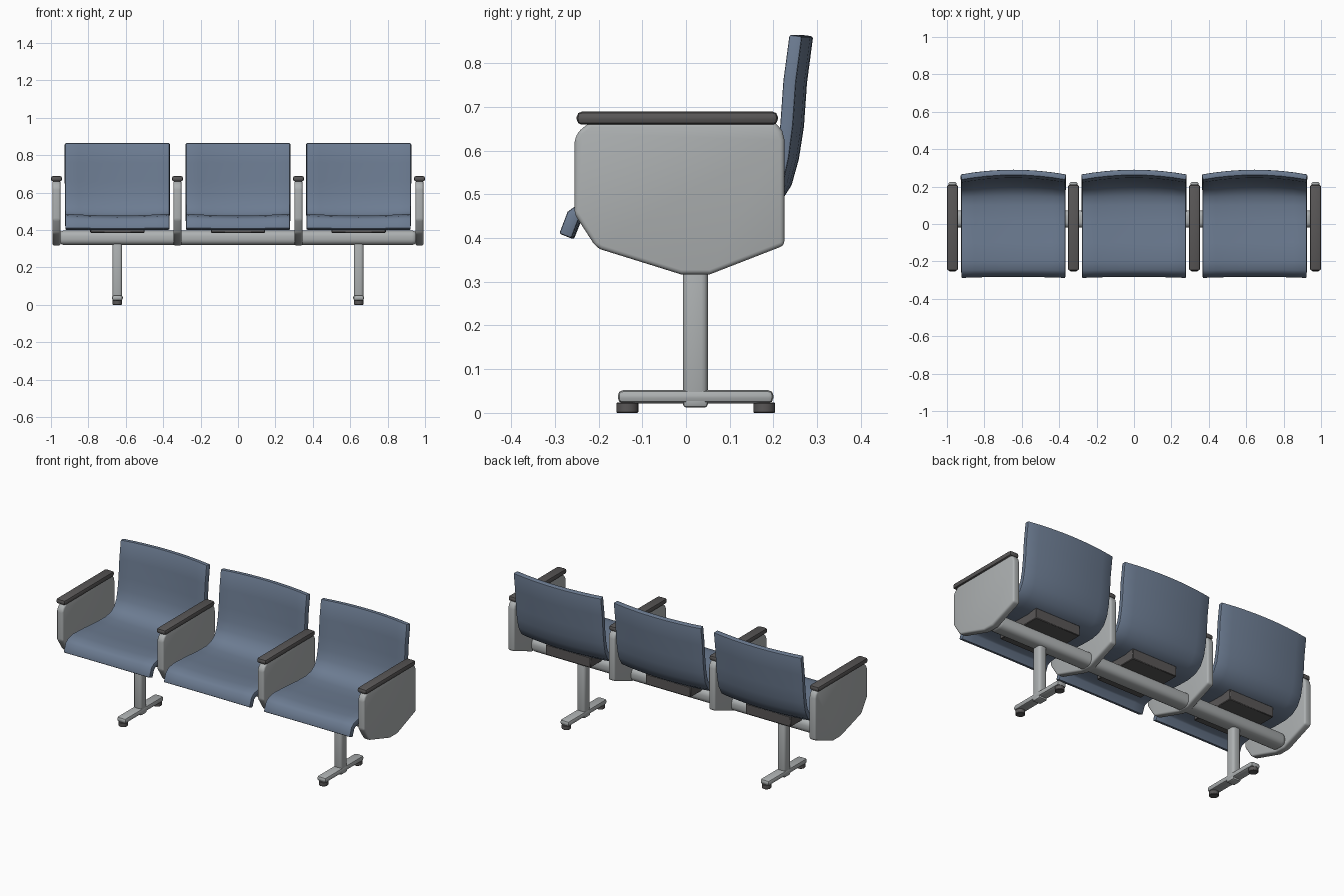
import bpy, bmesh, math
from mathutils import Vector

if "Cube" in bpy.data.objects:
    bpy.data.objects.remove(bpy.data.objects["Cube"])


def material(name, rgb):
    m = bpy.data.materials.new(name)
    m.diffuse_color = (*rgb, 1)
    m.use_nodes = True
    m.node_tree.nodes["Principled BSDF"].inputs["Base Color"].default_value = m.diffuse_color
    return m


BLUE = material("slate blue", (0.15, 0.2, 0.285))
GREY = material("light grey", (0.42, 0.44, 0.445))
DARK = material("dark grey", (0.1, 0.095, 0.095))


def finish(name, bm, mat, bevel=0.0, segments=2, thickness=0.0, limit=35):
    """Turn a bmesh into a finished, bevelled, smooth-shaded object."""
    me = bpy.data.meshes.new(name)
    bm.to_mesh(me)
    bm.free()
    me.materials.append(mat)
    ob = bpy.data.objects.new(name, me)
    bpy.context.collection.objects.link(ob)
    bpy.ops.object.select_all(action='DESELECT')
    bpy.context.view_layer.objects.active = ob
    ob.select_set(True)
    if thickness:
        s = ob.modifiers.new("thickness", 'SOLIDIFY')
        s.thickness, s.offset, s.use_even_offset = thickness, -1, True
        bpy.ops.object.modifier_apply(modifier=s.name)
    if bevel:
        b = ob.modifiers.new("bevel", 'BEVEL')
        b.width, b.segments = bevel, segments
        b.limit_method, b.angle_limit = 'ANGLE', math.radians(limit)
        bpy.ops.object.modifier_apply(modifier=b.name)
    bpy.ops.object.shade_smooth_by_angle(angle=math.radians(40))
    return ob


def box(name, lo, hi, mat, bevel=0.0, segments=2):
    bm = bmesh.new()
    bmesh.ops.create_cube(bm, size=1)
    for v in bm.verts:
        v.co = [(l + h) / 2 + c * (h - l) for l, h, c in zip(lo, hi, v.co)]
    return finish(name, bm, mat, bevel, segments)


def prism(name, profile, x, width, mat, bevel):
    """Extrude a (y, z) outline along x."""
    bm = bmesh.new()
    f = bm.faces.new([bm.verts.new((x - width / 2, y, z)) for y, z in profile])
    r = bmesh.ops.extrude_face_region(bm, geom=[f])
    for v in r["geom"]:
        if isinstance(v, bmesh.types.BMVert):
            v.co.x += width
    bmesh.ops.recalc_face_normals(bm, faces=bm.faces)
    return finish(name, bm, mat, bevel, 3, limit=25)


# Seat shell: inner surface at the side edge as (y, z, hollow depth at centre)
SHELL = [(-0.29, 0.41, 0.006), (-0.271, 0.46, 0.007), (-0.248, 0.477, 0.009),
         (-0.20, 0.487, 0.01), (-0.10, 0.483, 0.011), (0.02, 0.474, 0.011),
         (0.10, 0.473, 0.012), (0.145, 0.482, 0.014), (0.175, 0.503, 0.017),
         (0.195, 0.54, 0.02), (0.206, 0.59, 0.023), (0.215, 0.66, 0.025),
         (0.222, 0.76, 0.025), (0.236, 0.865, 0.025)]


def shell(name, x, width=0.555, cols=8):
    bm = bmesh.new()
    rows = []
    for i, (y, z, sag) in enumerate(SHELL):
        a, b = SHELL[max(i - 1, 0)], SHELL[min(i + 1, len(SHELL) - 1)]
        t = Vector((b[0] - a[0], b[1] - a[1])).normalized()
        out = Vector((t.y, -t.x))
        if i == len(SHELL) - 1:
            out = Vector((1, 0))
        row = []
        for j in range(cols + 1):
            u = 2 * j / cols - 1
            d = sag * (1 - u * u)
            row.append(bm.verts.new((x + u * width / 2, y + out.x * d, z + out.y * d)))
        rows.append(row)
    for r, s in zip(rows, rows[1:]):
        for j in range(cols):
            bm.faces.new((r[j], r[j + 1], s[j + 1], s[j]))
    return finish(name, bm, BLUE, 0.005, 2, thickness=0.03, limit=50)


PITCH = 0.645

# Three seats with their mounting blocks
for n, x in enumerate((-PITCH, 0, PITCH), 1):
    shell(f"seat_shell_{n}", x)
    box(f"seat_mount_{n}", (x - 0.145, -0.12, 0.385), (x + 0.145, 0.165, 0.445), DARK, 0.003, 1)

# Four side panels with armrests
PANEL = [(-0.255, 0.625), (-0.245, 0.645), (-0.22, 0.664), (0.205, 0.664),
         (0.22, 0.645), (0.225, 0.625), (0.225, 0.383), (0.055, 0.317),
         (-0.012, 0.317), (-0.195, 0.374), (-0.208, 0.382), (-0.255, 0.455)]
for n, k in enumerate((-1.5, -0.5, 0.5, 1.5), 1):
    x = k * PITCH * 1.003
    prism(f"side_panel_{n}", PANEL, x, 0.042, GREY, 0.01)
    box(f"armrest_{n}", (x - 0.03, -0.25, 0.659), (x + 0.03, 0.21, 0.689), DARK, 0.012, 2)

# Long support beam
box("support_beam", (-0.96, -0.02, 0.32), (0.96, 0.073, 0.397), GREY, 0.03, 4)

# Two pedestal legs with foot bars and pads
for side, x in (("left", -PITCH), ("right", PITCH)):
    box(f"{side}_leg", (x - 0.026, -0.007, 0.03), (x + 0.026, 0.05, 0.335), GREY, 0.015, 3)
    box(f"{side}_leg_base", (x - 0.026, -0.007, 0.012), (x + 0.026, 0.05, 0.045), GREY, 0.008, 2)
    box(f"{side}_foot_bar", (x - 0.029, -0.156, 0.022), (x + 0.029, 0.2, 0.052), GREY, 0.012, 2)
    for end, y in (("front", -0.134), ("rear", 0.179)):
        bm = bmesh.new()
        bmesh.ops.create_cone(bm, cap_ends=True, segments=20, radius1=0.025,
                              radius2=0.025, depth=0.024)
        bmesh.ops.translate(bm, verts=bm.verts, vec=(x, y, 0.012))
        finish(f"{side}_{end}_foot_pad", bm, DARK, 0.002, 1)
